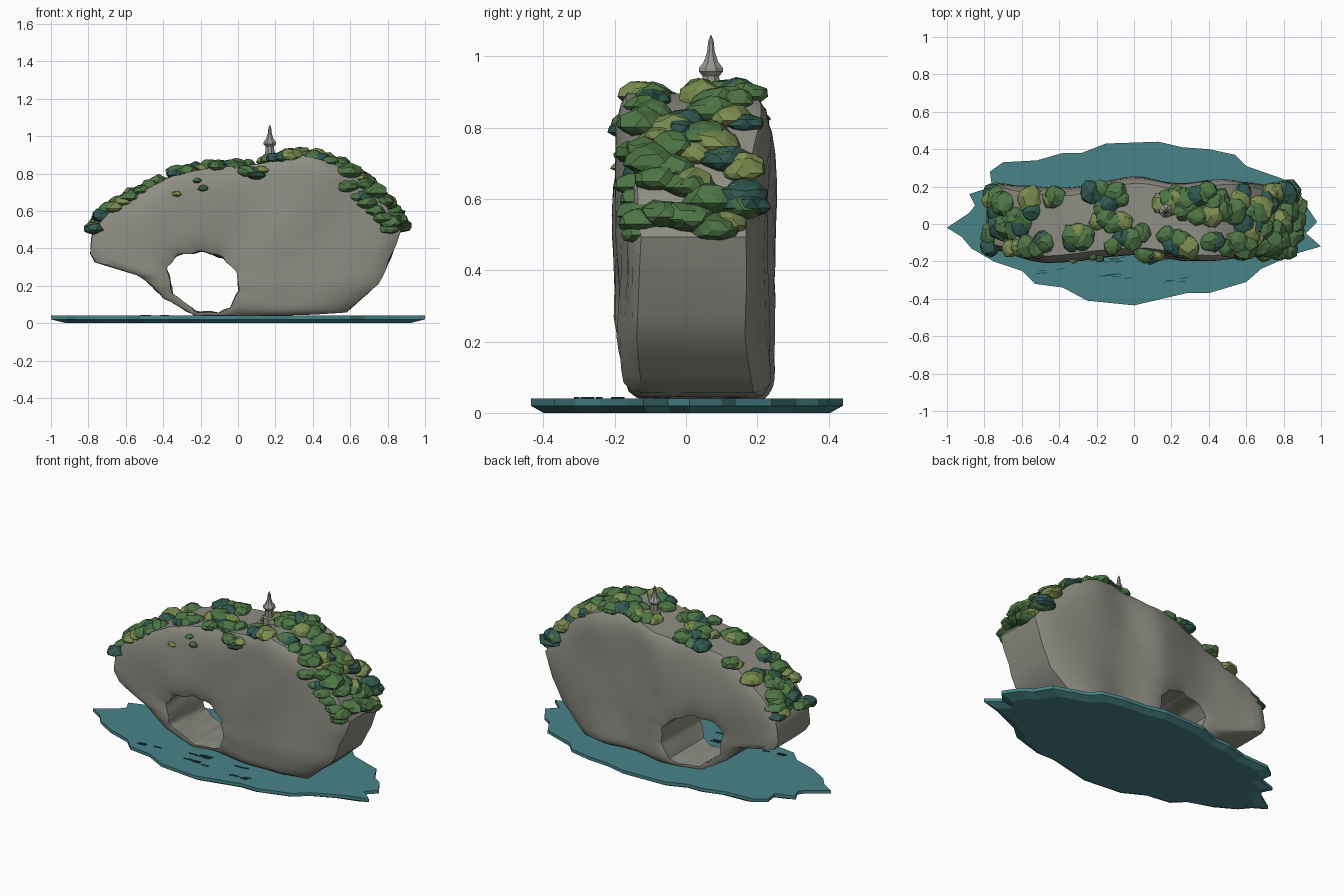
import bpy, bmesh, math, random
from mathutils import Vector, Matrix, noise
from mathutils.geometry import intersect_line_line_2d

random.seed(4)
cube = bpy.data.objects.get("Cube")
if cube:
    bpy.data.objects.remove(cube, do_unlink=True)


def material(name, color):
    m = bpy.data.materials.new(name)
    m.use_nodes = True
    m.diffuse_color = (*color, 1)
    bsdf = m.node_tree.nodes["Principled BSDF"]
    bsdf.inputs["Base Color"].default_value = (*color, 1)
    bsdf.inputs["Roughness"].default_value = 0.9
    return m


stone = material("grey_stone", (0.27, 0.27, 0.23))
temple = material("pale_masonry", (0.3, 0.3, 0.28))
water = material("teal_water", (0.065, 0.23, 0.25))
ripple = material("dark_ripple", (0.02, 0.08, 0.09))
greens = {
    "leaf_green": material("leaf_green", (0.075, 0.18, 0.06)),
    "olive_green": material("olive_green", (0.2, 0.27, 0.08)),
    "deep_green": material("deep_green", (0.03, 0.1, 0.08)),
}


def finish(bm, name, mat, smooth=None):
    bmesh.ops.recalc_face_normals(bm, faces=bm.faces[:])
    mesh = bpy.data.meshes.new(name)
    bm.to_mesh(mesh)
    bm.free()
    mesh.materials.append(mat)
    ob = bpy.data.objects.new(name, mesh)
    bpy.context.collection.objects.link(ob)
    if smooth:
        bpy.ops.object.select_all(action='DESELECT')
        ob.select_set(True)
        bpy.context.view_layer.objects.active = ob
        bpy.ops.object.shade_smooth_by_angle(angle=math.radians(smooth))
    return ob


def skin(bm, rings, closed=False):
    """Join consecutive rings of vertices with quads."""
    pairs = list(zip(rings, rings[1:]))
    if closed:
        pairs.append((rings[-1], rings[0]))
    for a, b in pairs:
        for i in range(len(a)):
            j = (i + 1) % len(a)
            bm.faces.new((a[i], a[j], b[j], b[i]))


def lerp_table(table, x):
    for (x0, y0), (x1, y1) in zip(table, table[1:]):
        if x <= x1:
            k = max(0, (x - x0) / (x1 - x0))
            k = k * k * (3 - 2 * k)
            return y0 + (y1 - y0) * k
    return table[-1][1]


# Cliff: outline and arch opening, as x and z
crest = [(-.78, .49), (-.68, .6), (-.52, .7), (-.35, .79), (-.15, .83), (.05, .84),
         (.2, .87), (.35, .9), (.52, .85), (.65, .76), (.78, .64), (.87, .49)]
foot = [(.83, .38), (.75, .21), (.67, .14), (.57, .05), (.2, .04), (-.23, .04),
        (-.39, .13), (-.52, .25), (-.7, .31), (-.79, .33)]
arch = [(-.38, .3), (-.33, .36), (-.2, .385), (-.08, .35), (0, .27), (0, .17),
        (-.04, .08), (-.1, .058), (-.22, .058), (-.29, .11), (-.35, .16), (-.36, .22)]
front_y = [(-.8, -.14), (-.45, -.205), (-.05, -.165), (.4, -.195), (.7, -.165), (.9, -.15)]
back_y = [(-.8, .24), (-.6, .2), (-.4, .18), (0, .255), (.25, .21), (.45, .235), (.9, .19)]
centre = Vector((-.19, .21))


def reach(polygon, direction):
    """Distance from the arch centre to a polygon along a direction."""
    far = centre + direction * 3
    best = 0
    for a, b in zip(polygon, polygon[1:] + polygon[:1]):
        hit = intersect_line_line_2d(centre, far, Vector(a), Vector(b))
        if hit:
            best = max(best, (hit - centre).length)
    return best


steps = (0, .05, .15, .3, .45, .6, .75, .88, .96, 1)
section = [(t, -1) for t in steps] + [(1, s) for s in (-.5, 0, .5)]
section += [(t, 1) for t in reversed(steps)] + [(0, s) for s in (.5, 0, -.5)]
bm = bmesh.new()
rings = []
count = 96
for i in range(count):
    a = 2 * math.pi * i / count
    d = Vector((math.cos(a), math.sin(a)))
    inner, outer = reach(arch, d), reach(crest + foot, d)
    ring = []
    for t, s in section:
        r = inner + (outer - inner) * t
        p = centre + d * r
        # edges pull in slightly and the foot is undercut
        edge = 1 - .15 * math.exp(-(outer - r) / .04) - .08 * math.exp(-(r - inner) / .03)
        edge -= .15 * max(0, 1 - p.y / .2) if s < 0 else 0
        yf, yb = lerp_table(front_y, p.x), lerp_table(back_y, p.x)
        y = (yf + yb) / 2 + (yb - yf) / 2 * s * edge
        bump = noise.noise(Vector((p.x * 4, s * 2, p.y * 3)))
        y += .018 * bump
        if t in (0, 1):
            rough = noise.noise(Vector((p.x * 14, y * 12, p.y * 14)))
            p = p + d * rough * (.012 if t == 0 else .01)
        ring.append(bm.verts.new((p.x, y, max(p.y, .038))))
    rings.append(ring)
skin(bm, rings, closed=True)
finish(bm, "arched_cliff", stone, 40)

# Water slab with a ragged shoreline and bevelled underside
shore = [(-1, -.02), (-.88, .06), (-.85, .1), (-.88, .16), (-.76, .2), (-.77, .28), (-.7, .33),
         (-.52, .34), (-.38, .38), (-.28, .38), (-.15, .43), (.13, .44), (.26, .41),
         (.4, .4), (.54, .37), (.6, .31), (.8, .24), (.86, .14), (.92, .1), (.98, .01),
         (.92, -.05), (1, -.12), (.86, -.16), (.68, -.24), (.6, -.31), (.4, -.37),
         (.28, -.37), (.15, -.4), (0, -.435), (-.25, -.41), (-.38, -.34), (-.53, -.32),
         (-.6, -.25), (-.75, -.2), (-.87, -.13), (-.92, -.07)]
bm = bmesh.new()
rings = [[bm.verts.new((x * k, y * k, z)) for x, y in shore]
         for z, k in ((0, .92), (.02, 1), (.04, 1))]
skin(bm, rings)
bm.faces.new(rings[0])
bm.faces.new(rings[-1])
finish(bm, "water_slab", water)

# Ripples: short thin plates on the water
bm = bmesh.new()
for x0, y0, n in ((-.45, -.25, 4), (-.13, -.19, 7), (.12, -.19, 4), (-.1, -.28, 7), (.24, -.3, 4)):
    for i in range(n):
        spot = (x0 + random.uniform(-.07, .07), y0 + random.uniform(-.015, .015), .042)
        turn = Matrix.Rotation(random.uniform(0, .25), 4, 'Z')
        bmesh.ops.create_cube(bm, size=1, matrix=Matrix.Translation(spot) @ turn
                              @ Matrix.Diagonal((.045, .005, .005, 1)))
finish(bm, "water_ripples", ripple)

# Foliage: faceted domes scattered in clumps along the crest
bushes = {name: bmesh.new() for name in greens}


def bush(spot, r):
    bm = bushes[random.choices(list(greens), (5, 3, 2))[0]]
    made = bmesh.ops.create_icosphere(bm, subdivisions=2, radius=1)["verts"]
    turn = Matrix.Rotation(random.uniform(0, 6), 3, 'Z')
    wide = random.uniform(.85, 1.15)
    for v in made:
        p = v.co * random.uniform(.85, 1.12)
        if p.z < 0:
            p = Vector((p.x * .9, p.y * .9, p.z * .55))
        p = turn @ Vector((p.x * wide, p.y, p.z * .72))
        v.co = Vector(spot) + p * r


# clump: crest start and end, y range, number, size, drop below the crest
clumps = [(0, 1.9, -.13, .19, 22, .06, 0), (2, 2.4, -.14, -.08, 3, .05, 0),
          (2.4, 2.6, .13, .16, 2, .05, 0), (3, 3.5, -.12, -.05, 5, .055, 0),
          (3.6, 4.6, 0, .19, 11, .055, 0), (4.2, 5, -.13, -.04, 5, .055, 0),
          (5.6, 6.6, .1, .19, 7, .055, 0), (5.7, 6.7, -.13, -.05, 6, .055, 0),
          (6.3, 8.5, .03, .18, 16, .06, 0), (7.2, 8.6, -.14, -.08, 5, .055, 0),
          (8.4, 10.9, -.12, .18, 34, .065, 0), (8.3, 10.5, -.15, -.12, 9, .055, .09),
          (4.9, 5.7, -.17, -.15, 4, .045, .05), (3, 4.2, -.18, -.17, 3, .03, .09)]
for u0, u1, y0, y1, n, size, drop in clumps:
    for i in range(n):
        u = u0 + (u1 - u0) * (i + random.random()) / n
        k = int(u)
        a, b = Vector(crest[k]), Vector(crest[k + 1])
        p = a.lerp(b, u - k)
        z = p.y - drop * random.uniform(.6, 1.3)
        bush((p.x, random.uniform(y0, y1), z), size * random.uniform(.8, 1.25))
for name, bm in bushes.items():
    finish(bm, "foliage_" + name, greens[name])

# Small tower: octagonal lathe with a base, a body and a flared spire
profile = [(.038, .86), (.038, .9), (.027, .905), (.025, .945), (.037, .958), (.036, .968),
           (.022, .985), (.012, 1.012), (.008, 1.045), (.001, 1.06)]
bm = bmesh.new()
rings = []
for r, z in profile:
    angles = [math.pi * (i + .5) / 4 for i in range(8)]
    rings.append([bm.verts.new((.17 + r * math.cos(a), .07 + r * math.sin(a), z)) for a in angles])
skin(bm, rings)
bm.faces.new(rings[0])
bm.faces.new(rings[-1])
finish(bm, "hilltop_tower", temple)
